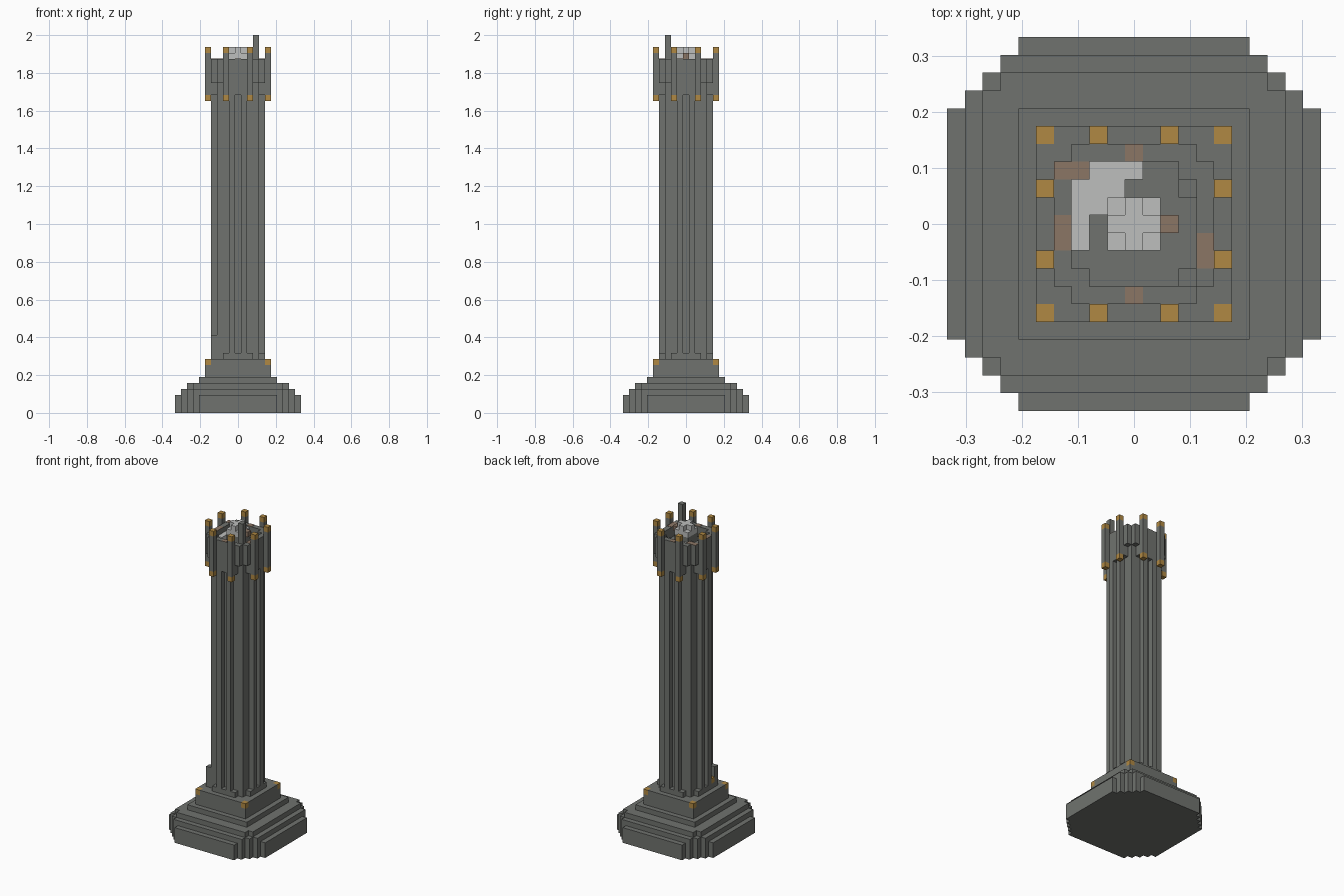
import bpy
import bmesh
from mathutils import Matrix, Vector

if "Cube" in bpy.data.objects:
    bpy.data.objects.remove(bpy.data.objects["Cube"])

V = 2 / 63  # size of one building block


def material(name, rgb):
    m = bpy.data.materials.new(name)
    m.use_nodes = True
    m.diffuse_color = (*rgb, 1)
    bsdf = m.node_tree.nodes["Principled BSDF"]
    bsdf.inputs["Base Color"].default_value = (*rgb, 1)
    bsdf.inputs["Roughness"].default_value = 0.9
    return m


STONE = material("grey stone", (0.162, 0.171, 0.158))
GOLD = material("ochre gold", (0.434, 0.25, 0.056))
PALE = material("pale stone", (0.51, 0.52, 0.51))
RUST = material("dull brown", (0.26, 0.18, 0.13))


def build(name, mat, boxes):
    """One object from (cx, cy, half_x, half_y, z0, z1) boxes in block units."""
    bm = bmesh.new()
    for cx, cy, hx, hy, z0, z1 in boxes:
        place = Matrix.Translation(Vector((cx, cy, (z0 + z1) / 2)) * V)
        size = Matrix.Diagonal((2 * hx * V, 2 * hy * V, (z1 - z0) * V, 1))
        bmesh.ops.create_cube(bm, size=1, matrix=place @ size)
    mesh = bpy.data.meshes.new(name)
    bm.to_mesh(mesh)
    bm.free()
    mesh.materials.append(mat)
    ob = bpy.data.objects.new(name, mesh)
    bpy.context.collection.objects.link(ob)
    return ob


def cross(a, b, z0, z1):
    """Square with notched corners, as two overlapping slabs."""
    return [(0, 0, a, b, z0, z1), (0, 0, b, a, z0, z1)]


def cells(points, z0, z1):
    return [(x, y, 0.5, 0.5, z0, z1) for x, y in points]


def four(x, y):
    """The four mirrored positions of one cell."""
    return [(sx * x, sy * y) for sx in (-1, 1) for sy in (-1, 1)]


# Stepped plinth
build("plinth_foot", STONE, cross(10.5, 6.5, 0, 3) + cross(9.5, 7.5, 0, 3)
      + [(0, 0, 8.5, 8.5, 0, 3)])
build("plinth_second_step", STONE, cross(9.5, 7.5, 3, 4) + [(0, 0, 8.5, 8.5, 3, 4)])
build("plinth_third_step", STONE, cross(8.5, 7.5, 4, 5))
build("plinth_fourth_step", STONE, [(0, 0, 6.5, 6.5, 5, 6)])
build("pedestal", STONE, [(0, 0, 5.5, 5.5, 6, 8)] + cross(5.5, 4.5, 8, 9))
build("pedestal_corners", GOLD, cells(four(5, 5), 8, 9))

# Shaft with a pair of ribs on each side
build("shaft_core", STONE, [(0, 0, 3.5, 3.5, 9, 53)])
build("shaft_ribs", STONE, cells(four(1, 4) + four(4, 1), 10, 53))
build("shaft_collar", STONE, cross(4.5, 2.5, 9, 10))
build("side_stub", STONE, cells([(-4, -3)], 9, 13))
build("side_stub_cap", GOLD, cells([(-4, -2)], 10, 11))

# Hollow crown
build("crown_floor", STONE, cross(4.5, 2.5, 53, 55) + [(0, 0, 3.5, 3.5, 53, 57)])
wall = []
for s in (-1, 1):
    wall += [(0, 4 * s, 3.5, 0.5, 55, 59), (4 * s, 0, 0.5, 3.5, 55, 59)]
build("crown_wall", STONE, wall + cells(four(3, 3), 57, 59))

# Posts with gold feet and caps around the crown
posts = four(2, 5) + four(5, 2)
build("crown_posts", STONE, cells(posts, 53, 60))
build("post_feet", GOLD, cells(posts, 52, 53))
build("post_caps", GOLD, cells(posts, 60, 61))
build("corner_spire", STONE, cells([(3, -3)], 59, 63))

# Pale lantern and rubble inside the crown
build("lantern_stem", STONE, [(0, 0, 1.5, 1.5, 57, 59)])
build("lantern", PALE, [(0, 0, 1.5, 1.5, 59, 60)] + cross(1.5, 0.5, 60, 61))
arc = [(-2, 3), (-1, 3), (0, 3), (-3, 2), (-2, 2), (-1, 2),
       (-3, 1), (-2, 1), (-3, 0), (-3, -1)]
build("pale_arc", PALE, cells(arc, 57, 58))
build("inner_ledge", STONE, cells([(3, 2)], 57, 58))

# Brown weathering
build("lantern_bracket", RUST, cells([(2, 0)], 59, 60))
worn = [(0, 4), (0, -4), (-4, 3), (-3, 3), (-4, 0), (-4, -1), (4, -1), (4, -2)]
build("worn_wall_tops", RUST, cells(worn, 59, 59.06))
